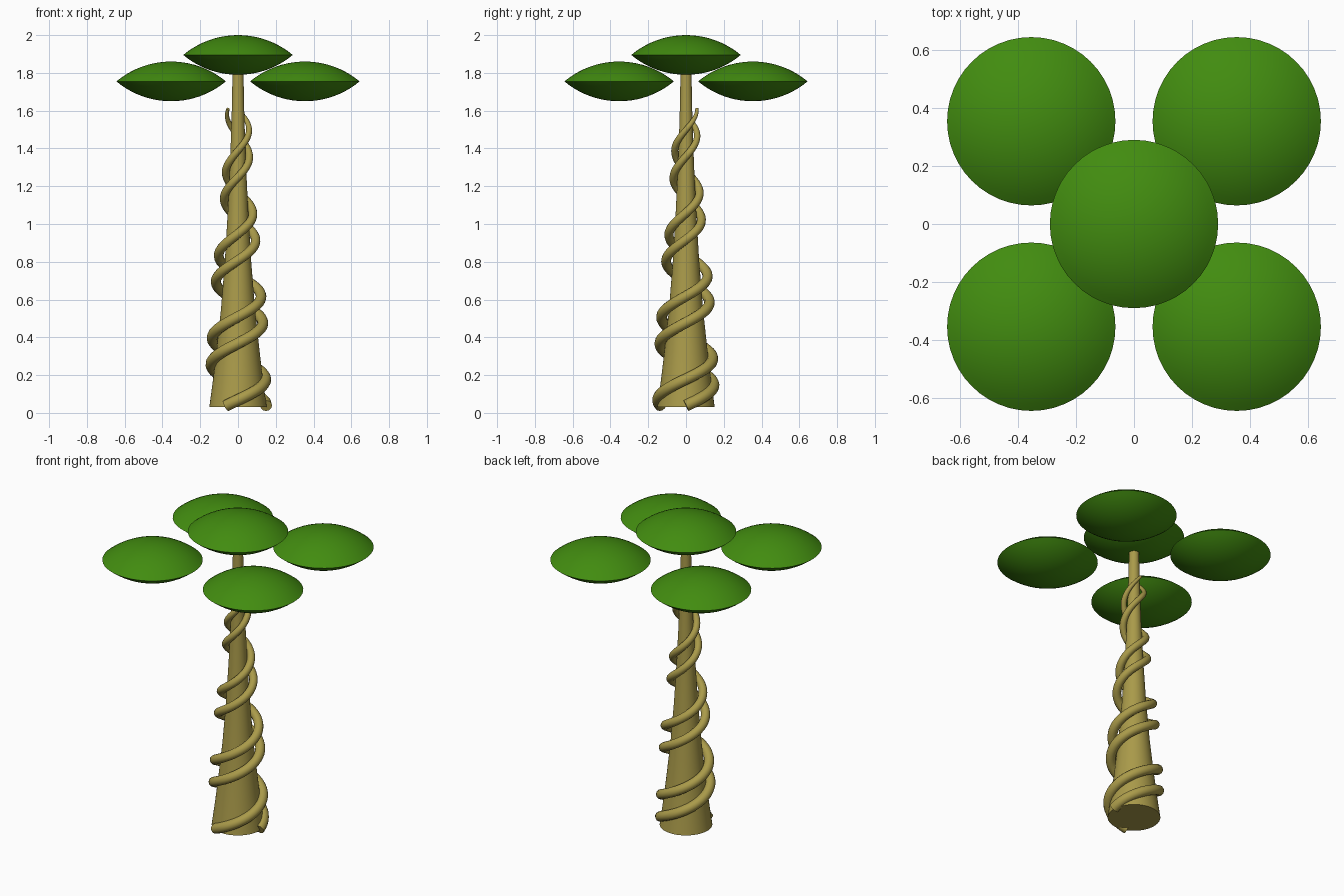
import bpy, bmesh, math

if "Cube" in bpy.data.objects:
    bpy.data.objects.remove(bpy.data.objects["Cube"])


def material(name, rgb):
    m = bpy.data.materials.new(name)
    m.diffuse_color = (*rgb, 1)
    m.use_nodes = True
    m.node_tree.nodes["Principled BSDF"].inputs["Base Color"].default_value = m.diffuse_color
    return m


BARK = material("bark", (0.40, 0.325, 0.068))
LEAF = material("leaf green", (0.054, 0.262, 0.005))


def lathe(name, profile, mat, loc=(0, 0, 0), sides=48):
    """Revolve (radius, z) points around z; radius 0 becomes a pole."""
    bm = bmesh.new()
    rings = []
    for r, z in profile:
        n = sides if r > 0 else 1
        rings.append([bm.verts.new((r * math.cos(2 * math.pi * i / sides),
                                    r * math.sin(2 * math.pi * i / sides), z))
                      for i in range(n)])
    for a, b in zip(rings, rings[1:]):
        for i in range(sides):
            j = (i + 1) % sides
            quad = [a[i % len(a)], a[j % len(a)], b[j % len(b)], b[i % len(b)]]
            bm.faces.new(list(dict.fromkeys(quad)))
    bmesh.ops.recalc_face_normals(bm, faces=bm.faces)
    me = bpy.data.meshes.new(name)
    bm.to_mesh(me)
    bm.free()
    me.materials.append(mat)
    ob = bpy.data.objects.new(name, me)
    ob.location = loc
    bpy.context.collection.objects.link(ob)
    bpy.context.view_layer.objects.active = ob
    ob.select_set(True)
    bpy.ops.object.shade_smooth_by_angle(angle=math.radians(35))
    ob.select_set(False)
    return ob


def lerp(table, z):
    for (z0, v0), (z1, v1) in zip(table, table[1:]):
        if z <= z1:
            return v0 + (v1 - v0) * (z - z0) / (z1 - z0)
    return table[-1][1]


# Flared trunk
lathe("trunk", [(0, 0.03), (0.152, 0.03), (0.133, 0.17), (0.115, 0.32), (0.09, 0.55),
                (0.07, 0.8), (0.055, 1.05), (0.043, 1.3), (0.034, 1.55),
                (0.03, 1.75), (0.03, 1.85), (0, 1.85)], BARK)

# Two vines winding up the trunk, thinning towards the tip
ORBIT = [(0.0, 0.15), (0.16, 0.146), (0.4, 0.136), (0.7, 0.117),
         (1.05, 0.079), (1.35, 0.06), (1.62, 0.058)]
THICK = [(0.0, 0.031), (0.5, 0.029), (1.0, 0.024), (1.35, 0.02), (1.5, 0.016), (1.62, 0.008)]


def vine(name, start_deg):
    cu = bpy.data.curves.new(name, 'CURVE')
    cu.dimensions = '3D'
    cu.bevel_depth = 1.0
    cu.bevel_resolution = 4
    cu.use_fill_caps = True
    n = 160
    sp = cu.splines.new('POLY')
    sp.points.add(n)
    for i, p in enumerate(sp.points):
        z = 0.038 + 1.572 * i / n
        a = math.radians(start_deg + (z - 0.038) / 0.44 * 360)
        r = lerp(ORBIT, z)
        p.co = (r * math.cos(a), r * math.sin(a), z, 1)
        p.radius = lerp(THICK, z)
    sp.use_smooth = True
    cu.materials.append(BARK)
    bpy.context.collection.objects.link(bpy.data.objects.new(name, cu))


vine("vine_a", -115)
vine("vine_b", 0)

# Lens-shaped leaf pads: two spherical caps meeting at a sharp rim
R, H = 0.29, 0.105
S = (R * R + H * H) / (2 * H)
HALF = math.asin(R / S)
cap = [(S * math.sin(HALF * k / 10), S * math.cos(HALF * k / 10) - (S - H)) for k in range(10)]
lens = cap + [(R, 0)] + [(r, -z) for r, z in reversed(cap)]
lathe("leaf_top", lens, LEAF, (0, 0, 1.895))
for sx in (-1, 1):
    for sy in (-1, 1):
        lathe("leaf_side", lens, LEAF, (sx * 0.354, sy * 0.354, 1.755))
